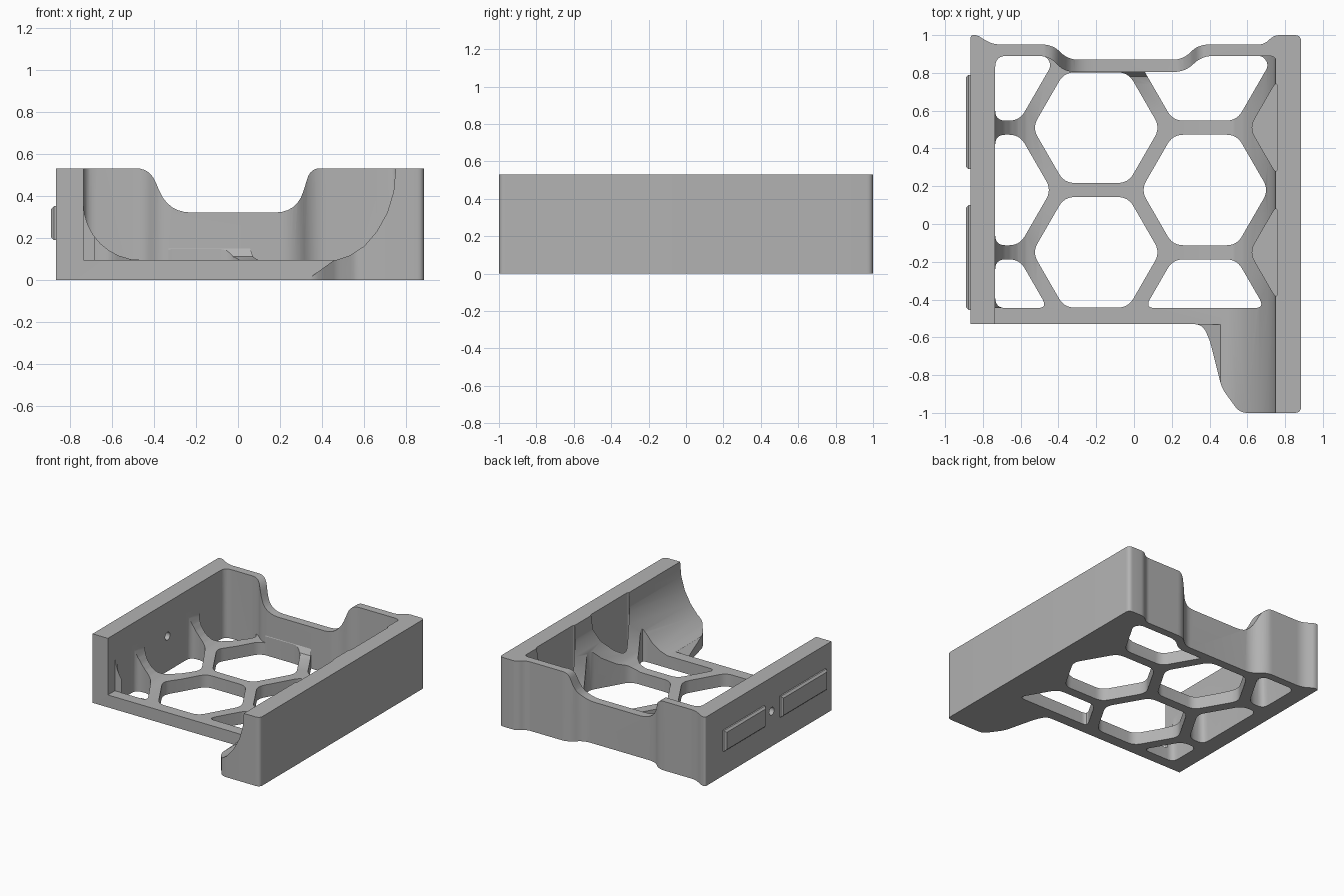
import bpy, bmesh, math
from mathutils import Vector

if "Cube" in bpy.data.objects:
    bpy.data.objects.remove(bpy.data.objects["Cube"])

grey = bpy.data.materials.new("plain_grey")
grey.use_nodes = True
grey.diffuse_color = (0.45, 0.45, 0.45, 1)
grey.node_tree.nodes["Principled BSDF"].inputs["Base Color"].default_value = (0.45, 0.45, 0.45, 1)

TOP, FLOOR = 0.53, 0.095
LEFT, RIGHT, FRONT, BACK = -0.735, 0.76, -0.445, 0.89


def rounded(points, radius=0.0, steps=6):
    """Round each corner; a third value in a point sets its own radius."""
    out = []
    for i, p in enumerate(points):
        c = Vector(p[:2])
        a = Vector(points[i - 1][:2]) - c
        b = Vector(points[(i + 1) % len(points)][:2]) - c
        r = min(p[2] if len(p) > 2 else radius, 0.48 * a.length, 0.48 * b.length)
        if r < 0.001:
            out.append(c)
            continue
        a, b = c + a.normalized() * r, c + b.normalized() * r
        for s in range(steps + 1):
            t = s / steps
            out.append(a * (1 - t) ** 2 + c * (2 * t * (1 - t)) + b * t * t)
    return out


def clip(points, axis, limit, sign):
    """Keep the part of a convex polygon on one side of a line."""
    out = []
    for i, q in enumerate(points):
        p = points[i - 1]
        dp, dq = (p[axis] - limit) * sign, (q[axis] - limit) * sign
        if dp * dq < 0:
            out.append(p.lerp(q, dp / (dp - dq)))
        if dq >= 0:
            out.append(q)
    return out


def add_prism(bm, points, axis, lo, hi):
    place = {"x": lambda p, h: (h, p[0], p[1]),
             "y": lambda p, h: (p[0], h, p[1]),
             "z": lambda p, h: (p[0], p[1], h)}[axis]
    rings = [[bm.verts.new(place(p, h)) for p in points] for h in (lo, hi)]
    for ring in rings:
        bm.faces.new(ring)
    for i in range(len(points)):
        bm.faces.new((rings[0][i - 1], rings[0][i], rings[1][i], rings[1][i - 1]))


def make(name, bm):
    bmesh.ops.recalc_face_normals(bm, faces=bm.faces)
    mesh = bpy.data.meshes.new(name)
    bm.to_mesh(mesh)
    bm.free()
    mesh.materials.append(grey)
    obj = bpy.data.objects.new(name, mesh)
    bpy.context.collection.objects.link(obj)
    return obj


def prism(name, points, axis, lo, hi):
    bm = bmesh.new()
    add_prism(bm, points, axis, lo, hi)
    return make(name, bm)


def combine(target, tool, operation="DIFFERENCE"):
    mod = target.modifiers.new("cut", "BOOLEAN")
    mod.operation, mod.solver, mod.object = operation, "EXACT", tool
    bpy.context.view_layer.objects.active = target
    bpy.ops.object.modifier_apply(modifier=mod.name)
    bpy.data.objects.remove(tool)


def inner_plan():
    return rounded([(LEFT, -1.2), (RIGHT, -1.2), (RIGHT, BACK, 0.05), (0.36, BACK, 0.06),
                    (0.27, 0.805, 0.06), (-0.37, 0.805, 0.06), (-0.45, BACK, 0.06),
                    (LEFT, BACK, 0.06)])


# Solid outline: tray, wall ends and the flared foot
outline = rounded([
    (-0.865, -0.53), (0.36, -0.53, 0.08), (0.40, -0.61, 0.05), (0.465, -0.87, 0.04),
    (0.56, -1.0, 0.04), (0.885, -1.0, 0.035), (0.885, 1.0, 0.035), (0.74, 1.0, 0.04),
    (0.69, 0.95, 0.04), (0.34, 0.95, 0.07), (0.26, 0.87, 0.06), (-0.35, 0.87, 0.06),
    (-0.43, 0.95, 0.06), (-0.75, 0.95, 0.06), (-0.83, 1.0, 0.04), (-0.865, 1.0, 0.02)])
tray = prism("tray_body", outline, "z", 0, TOP)

# Cavity with a sweeping curve up the right wall
section = [(LEFT - 0.1, 0.7), (LEFT - 0.1, FLOOR), (0.47, FLOOR), (0.53, 0.115), (0.60, 0.16),
           (0.66, 0.23), (0.71, 0.32), (0.74, 0.42), (0.75, TOP), (0.755, 0.7)]
cavity = prism("cavity", section, "y", -1.1, 1.1)
combine(cavity, prism("inner", inner_plan(), "z", -0.2, 0.8), "INTERSECT")

# Left wall fillet and small back fillet stay solid
r = 0.27
arc = [(LEFT + r * (1 - math.sin(t * math.pi / 16)), FLOOR + r * (1 - math.cos(t * math.pi / 16)))
       for t in range(9)]
combine(cavity, prism("left_fillet", arc + [(LEFT - 0.05, FLOOR + r), (LEFT - 0.05, 0.02),
                                            (LEFT + r, 0.02)], "y", FRONT, 1.0))
combine(cavity, prism("back_fillet", [(0.74, 0.05), (0.74, FLOOR), (0.78, 0.11), (0.805, 0.15),
                                      (0.83, 0.15), (0.83, 0.05)], "x", -0.33, 0.22))
combine(tray, cavity)

# Sloping underside edge of the foot
combine(tray, prism("foot_slope", [(0.2, -0.02), (0.30, -0.02), (0.48, 0.11), (0.2, 0.11)],
                    "y", -1.1, -0.531))

# Dip in the back wall
dip = rounded([(-0.7, 0.7), (-0.7, TOP + 0.001), (-0.42, TOP + 0.001, 0.07), (-0.33, 0.32, 0.11),
               (0.28, 0.32, 0.11), (0.345, TOP + 0.001, 0.05), (0.6, TOP + 0.001), (0.6, 0.7)])
combine(tray, prism("dip", dip, "y", 0.7, 1.1))

# Honeycomb openings; the rightmost column is only pocketed
bm = bmesh.new()
for col in range(4):
    for row in range(3 - col % 2):
        centre = Vector((-0.775 + 0.575 * col, 0.84 - 0.33 * (col % 2) - 0.66 * row))
        cell = [centre + 0.338 * Vector((math.cos(a * math.pi / 3), math.sin(a * math.pi / 3)))
                for a in range(6)]
        for axis, limit, sign in ((0, LEFT, 1), (0, RIGHT, -1), (1, FRONT, 1), (1, BACK, -1)):
            cell = clip(cell, axis, limit, sign)
        add_prism(bm, rounded(cell, 0.055), "z", 0.04 if col == 3 else -0.1, 0.65)
cells = make("cells", bm)
combine(cells, prism("inner", inner_plan(), "z", -0.2, 0.8), "INTERSECT")
combine(tray, cells)

# Round hole through the left wall
ring = [(0.195 + 0.03 * math.cos(a * math.pi / 12), 0.27 + 0.03 * math.sin(a * math.pi / 12))
        for a in range(24)]
combine(tray, prism("pin_hole", ring, "x", -1, -0.6))

# Raised pads on the outside of the left wall
pads = []
for name, y0, y1 in (("front_pad", -0.455, 0.10), ("back_pad", 0.29, 0.79)):
    bm = bmesh.new()
    add_prism(bm, [(y0, 0.19), (y1, 0.19), (y1, 0.35), (y0, 0.35)], "x", -0.89, -0.855)
    outer = [e for e in bm.edges if all(v.co.x < -0.88 for v in e.verts)]
    bmesh.ops.bevel(bm, geom=outer, offset=0.014, segments=1, affect="EDGES")
    pads.append(make(name, bm))

# Smooth curved surfaces, keep hard edges
bpy.ops.object.select_all(action="DESELECT")
tray.select_set(True)
bpy.context.view_layer.objects.active = tray
bpy.ops.object.shade_smooth_by_angle(angle=math.radians(30))
